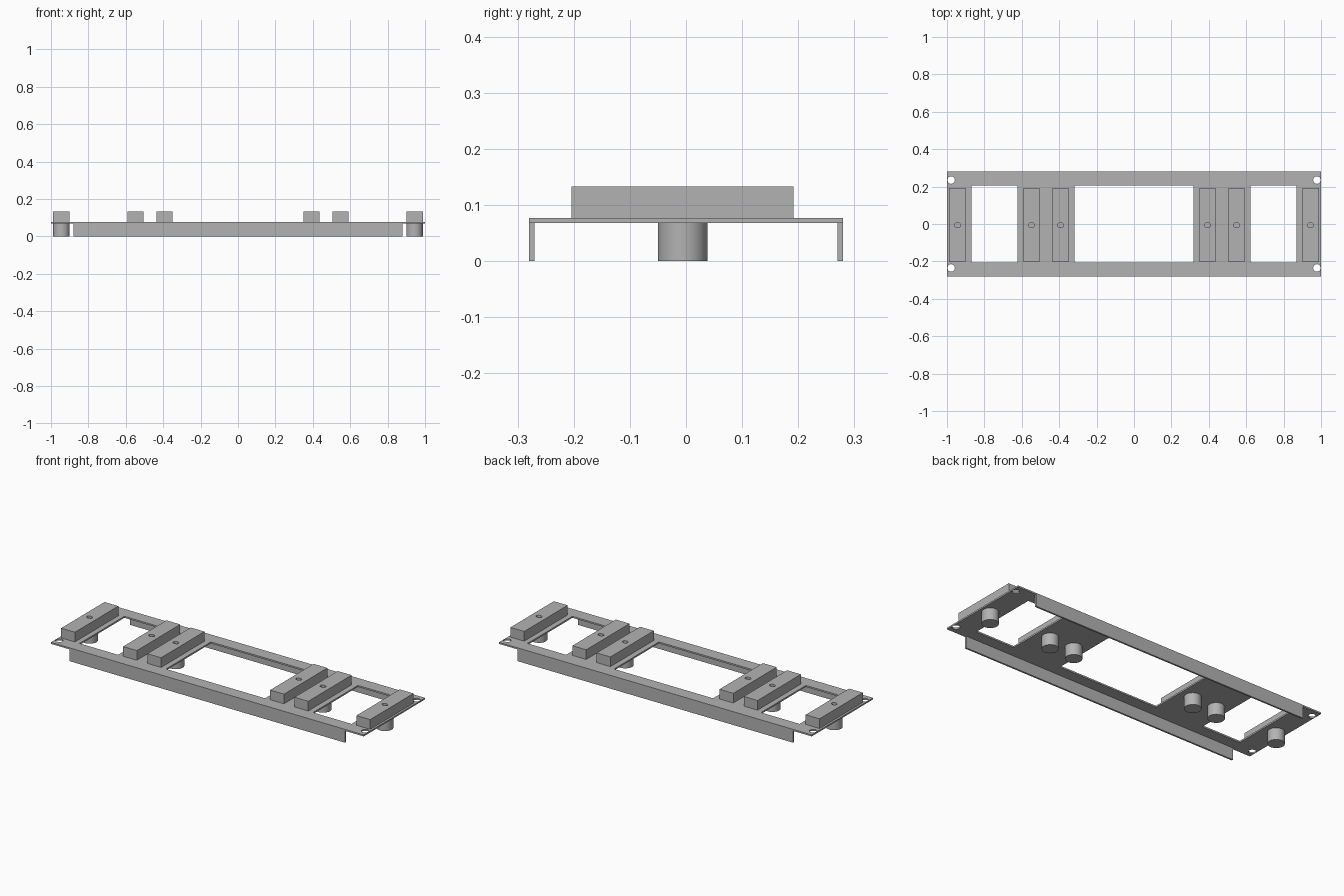
import bpy, bmesh, math

if "Cube" in bpy.data.objects:
    bpy.data.objects.remove(bpy.data.objects["Cube"])

grey = bpy.data.materials.new("light_grey_metal")
grey.use_nodes = True
colour = (0.45, 0.45, 0.45, 1)
grey.diffuse_color = colour
grey.node_tree.nodes["Principled BSDF"].inputs["Base Color"].default_value = colour


def rect(x0, x1, y0, y1):
    return [(x0, y0), (x1, y0), (x1, y1), (x0, y1)]


def ellipse(cx, cy, rx, ry, n=32):
    turns = [2 * math.pi * i / n for i in range(n)]
    return [(cx + rx * math.cos(a), cy + ry * math.sin(a)) for a in turns]


def slab(name, outline, z0, z1, holes=()):
    """Extrude a flat outline with holes from z0 to z1."""
    curve = bpy.data.curves.new(name + "_profile", "CURVE")
    curve.dimensions = "2D"
    curve.fill_mode = "BOTH"
    curve.extrude = (z1 - z0) / 2
    for loop in [outline, *holes]:
        spline = curve.splines.new("POLY")
        spline.points.add(len(loop) - 1)
        for point, (x, y) in zip(spline.points, loop):
            point.co = (x, y, 0, 1)
        spline.use_cyclic_u = True
    temp = bpy.data.objects.new(name + "_profile", curve)
    mesh = bpy.data.meshes.new_from_object(temp)
    bpy.data.objects.remove(temp)
    bpy.data.curves.remove(curve)

    # Weld the caps to the walls
    bm = bmesh.new()
    bm.from_mesh(mesh)
    bmesh.ops.remove_doubles(bm, verts=bm.verts, dist=1e-5)
    bmesh.ops.translate(bm, verts=bm.verts, vec=(0, 0, (z0 + z1) / 2))
    bmesh.ops.recalc_face_normals(bm, faces=bm.faces)
    for face in bm.faces:
        face.smooth = True
    bm.to_mesh(mesh)
    bm.free()
    mesh.set_sharp_from_angle(angle=math.radians(30))
    mesh.materials.clear()
    mesh.materials.append(grey)
    obj = bpy.data.objects.new(name, mesh)
    bpy.context.collection.objects.link(obj)
    return obj


PLATE_BOTTOM, PLATE_TOP, BLOCK_TOP = 0.068, 0.077, 0.133
OFFSET_Y = -0.006

# Plate with three windows and four corner screw holes
openings = [rect(a, b, -0.205, 0.205)
            for a, b in ((-0.87, -0.623), (-0.317, 0.317), (0.623, 0.87))]
openings += [ellipse(sx * 0.978, sy * 0.235, 0.02, 0.02)
             for sx in (-1, 1) for sy in (-1, 1)]
slab("mounting_plate", rect(-1, 1, -0.28, 0.28), PLATE_BOTTOM, PLATE_TOP, openings)

# Folded flanges along the long edges
slab("front_flange", rect(-0.88, 0.88, -0.28, -0.27), 0, PLATE_BOTTOM)
slab("back_flange", rect(-0.88, 0.88, 0.27, 0.28), 0, PLATE_BOTTOM)

# Blocks on top, each with a small hole, and a round post underneath
for side, label in ((-1, "right"), (1, "left")):
    for x, place in ((0.944, "outer"), (0.548, "middle"), (0.393, "inner")):
        x *= side
        slab(f"{label}_{place}_block",
             rect(x - 0.044, x + 0.044, OFFSET_Y - 0.198, OFFSET_Y + 0.198),
             PLATE_TOP, BLOCK_TOP, [ellipse(x, OFFSET_Y, 0.017, 0.013)])
        slab(f"{label}_{place}_post", ellipse(x, OFFSET_Y, 0.044, 0.044, 48),
             0, PLATE_BOTTOM)
